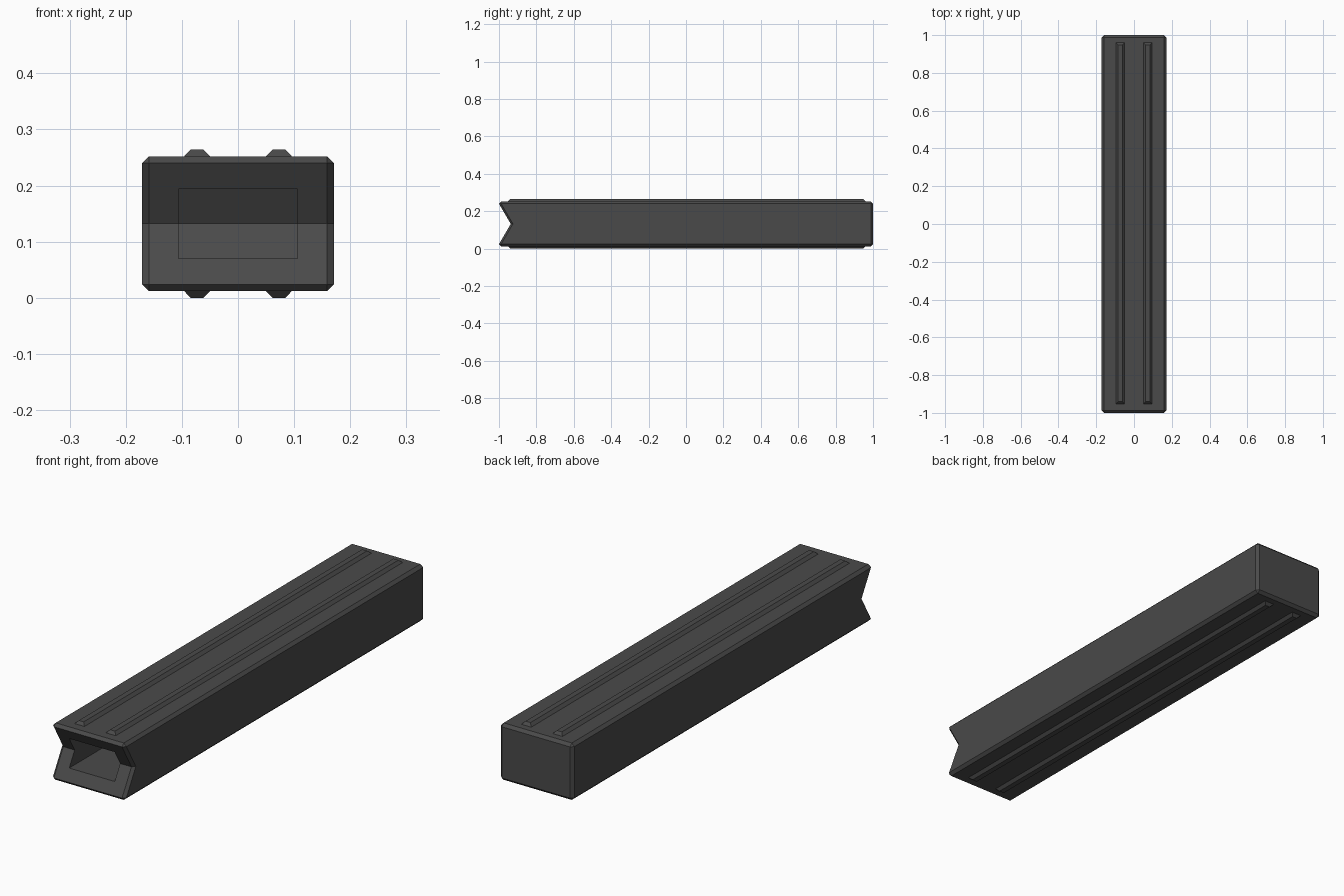
import bpy, bmesh
from mathutils import Vector

if "Cube" in bpy.data.objects:
    bpy.data.objects.remove(bpy.data.objects["Cube"])

mat = bpy.data.materials.new("dark_grey")
mat.diffuse_color = (0.068, 0.068, 0.068, 1)
mat.use_nodes = True
mat.node_tree.nodes["Principled BSDF"].inputs["Base Color"].default_value = mat.diffuse_color
MID = 0.132
B = 0.012


def finish(bm, name):
    bmesh.ops.recalc_face_normals(bm, faces=bm.faces)
    me = bpy.data.meshes.new(name)
    bm.to_mesh(me)
    bm.free()
    me.materials.append(mat)
    ob = bpy.data.objects.new(name, me)
    bpy.context.collection.objects.link(ob)
    return ob


def box(x0, x1, y0, y1, z0, z1):
    bm = bmesh.new()
    bmesh.ops.create_cube(bm, size=1)
    for v in bm.verts:
        v.co = Vector((x1 if v.co.x > 0 else x0,
                       y1 if v.co.y > 0 else y0,
                       z1 if v.co.z > 0 else z0))
    return bm


# body: chamfered bar with a V notch and a hollow channel in the front
bm = box(-0.171, 0.171, -1, 1, 0.012, 0.252)
bmesh.ops.bevel(bm, geom=bm.edges[:], offset=B, segments=1, affect='EDGES')
bmesh.ops.bisect_plane(bm, geom=bm.verts[:] + bm.edges[:] + bm.faces[:],
                       plane_co=(0, 0, MID), plane_no=(0, 0, 1))
bm.normal_update()
front = [f for f in bm.faces if f.normal.y < -0.99]
for v in bm.verts:
    if v.co.y < -0.9 and abs(v.co.z - MID) < 1e-4:
        v.co.y += 0.063
bm.normal_update()
bmesh.ops.inset_region(bm, faces=front, thickness=0.053, use_even_offset=True)
ext = bmesh.ops.extrude_face_region(bm, geom=front)
bmesh.ops.translate(bm, vec=(0, 1.5, 0),
                    verts=[g for g in ext["geom"] if isinstance(g, bmesh.types.BMVert)])
bmesh.ops.delete(bm, geom=[f for f in front if f.is_valid], context='FACES')
finish(bm, "body")

# rails: tapered strips, two on the top and two underneath
for side, sx in (("left", -1), ("right", 1)):
    for level, sz in (("bottom", -1), ("top", 1)):
        cx = 0.073 * sx
        z_base, z_tip = MID + sz * 0.12, MID + sz * 0.132
        bm = box(cx - 0.023, cx + 0.023, -0.952, 0.96,
                 min(z_base, z_tip), max(z_base, z_tip))
        for v in bm.verts:
            if abs(v.co.z - z_tip) < 1e-4:
                v.co.x += -0.0115 if v.co.x > cx else 0.0115
                v.co.y += -0.0115 if v.co.y > 0 else 0.0115
        finish(bm, f"{side}_{level}_rail")
